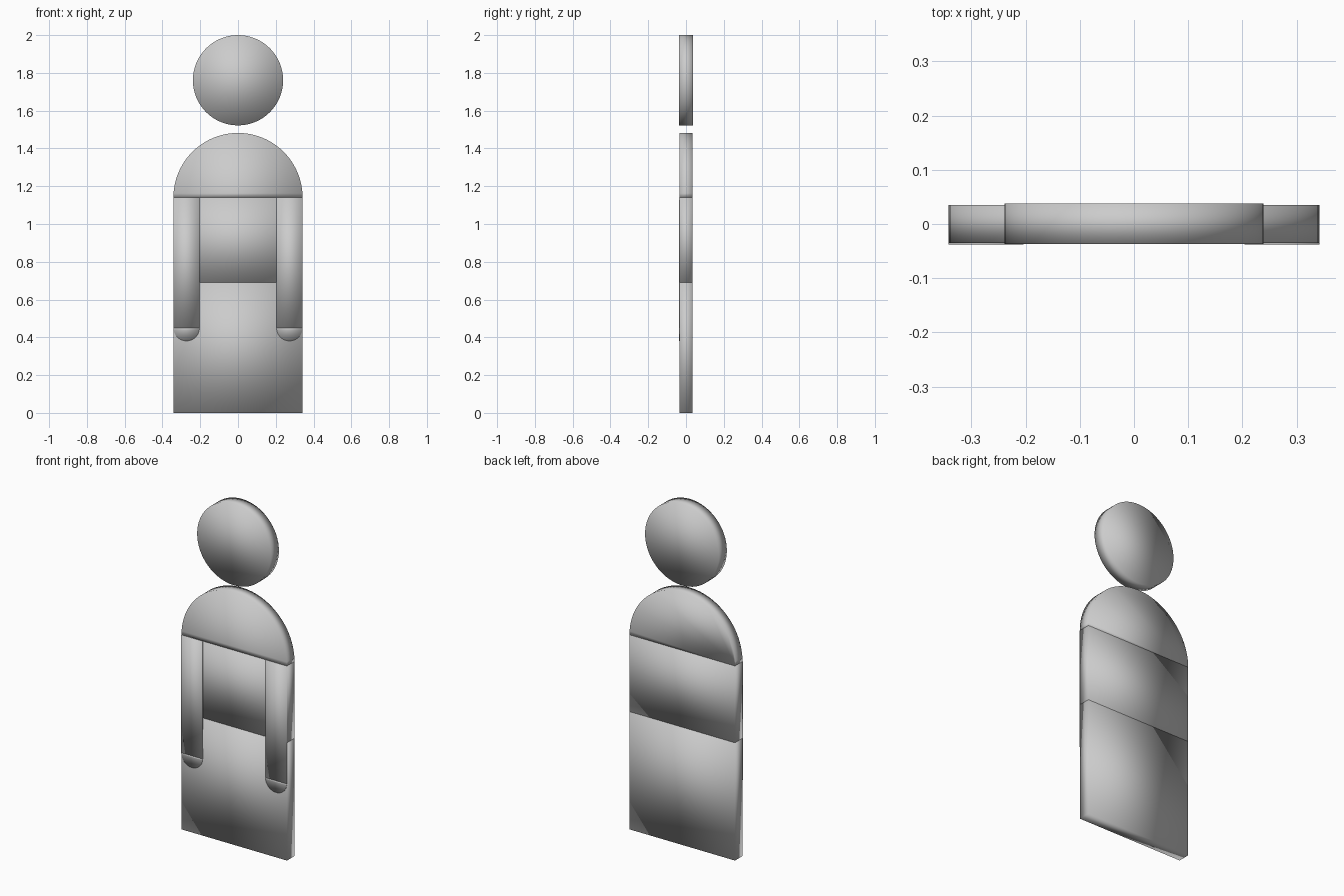
import bpy, bmesh
from math import pi, cos, sin

if "Cube" in bpy.data.objects:
    bpy.data.objects.remove(bpy.data.objects["Cube"])


def arc(cx, cz, r, a0, a1, n):
    """Points on an arc in the XZ plane."""
    return [(cx + r * cos(a0 + (a1 - a0) * i / n),
             cz + r * sin(a0 + (a1 - a0) * i / n)) for i in range(n + 1)]


def rect(x0, x1, z0, z1):
    return [(x0, z0), (x1, z0), (x1, z1), (x0, z1)]


def plate(name, outline, y0, y1):
    """Extrude an XZ outline from y0 to y1, softly shaded over its edges."""
    bm = bmesh.new()
    face = bm.faces.new([bm.verts.new((x, y0, z)) for x, z in outline])
    res = bmesh.ops.extrude_face_region(bm, geom=[face], use_keep_orig=True)
    for v in res["geom"]:
        if isinstance(v, bmesh.types.BMVert):
            v.co.y = y1
    bmesh.ops.recalc_face_normals(bm, faces=bm.faces)
    for f in bm.faces:
        f.smooth = True
    me = bpy.data.meshes.new(name)
    bm.to_mesh(me)
    bm.free()
    ob = bpy.data.objects.new(name, me)
    bpy.context.collection.objects.link(ob)
    return ob


W = 0.342                      # half width of the body
FRONT, BACK = -0.035, 0.035    # body thickness

# Head disc, slightly thicker than the body
plate("head", arc(0, 1.761, 0.239, 0, 2 * pi, 64)[:-1], -0.037, 0.0375)

# Body: half-disc shoulders, torso and lower body
plate("shoulders", arc(0, 1.14, W, 0, pi, 48), FRONT, BACK)
plate("torso", rect(-W, W, 0.69, 1.14), FRONT, BACK)
plate("lower_body", rect(-W, W, 0, 0.69), FRONT, BACK)

# Arms and rounded hands, thin plates on the front
for side, s in (("left", 1), ("right", -1)):
    cx = s * 0.273
    plate(side + "_arm", rect(cx - 0.069, cx + 0.069, 0.45, 1.14), -0.0375, -0.034)
    plate(side + "_hand", arc(cx, 0.45, 0.069, pi, 2 * pi, 24), -0.0375, -0.034)
